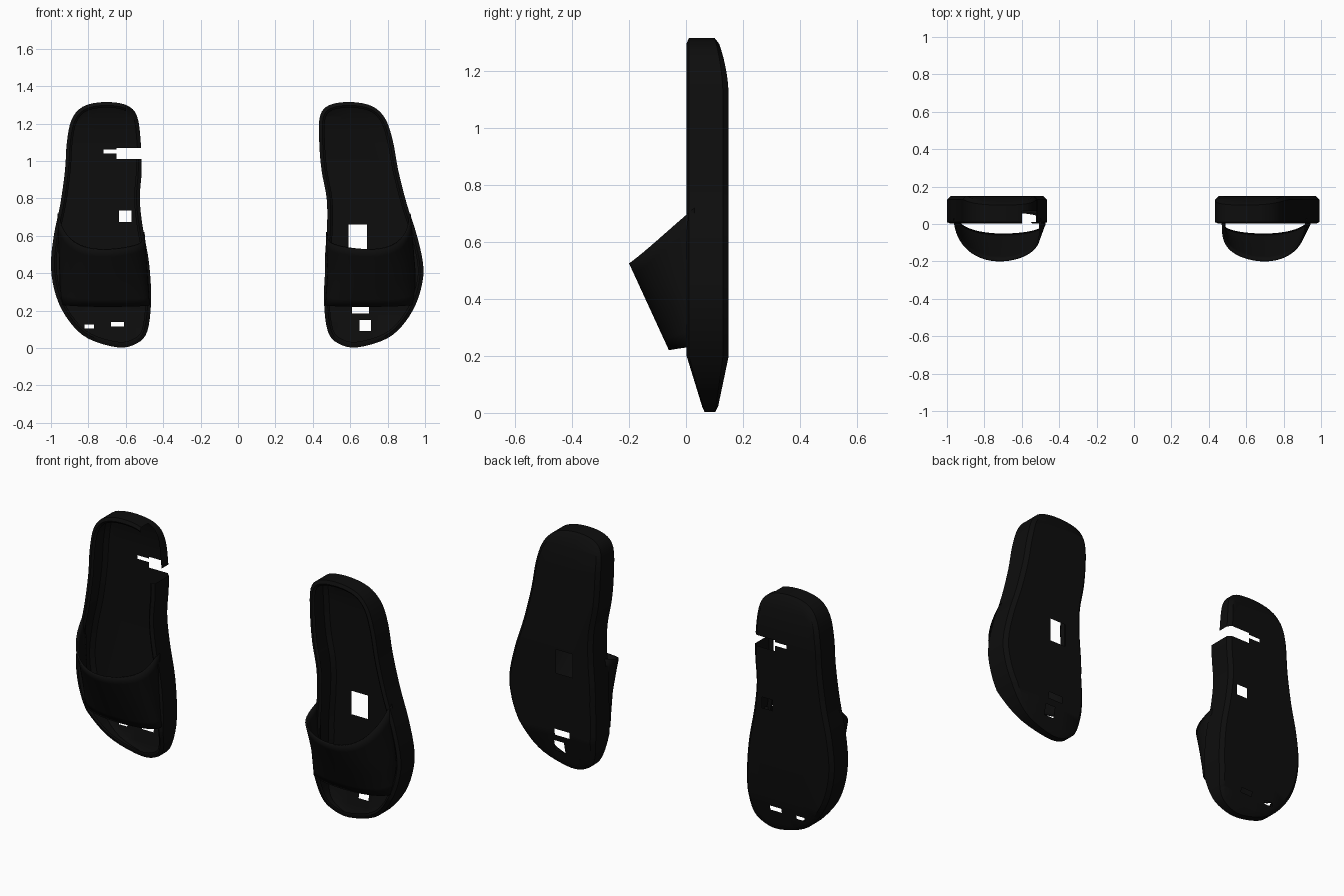
import bpy, bmesh, math
from mathutils import Vector

cube = bpy.data.objects.get("Cube")
if cube:
    bpy.data.objects.remove(cube, do_unlink=True)

black = bpy.data.materials.new("black rubber")
black.use_nodes = True
black.diffuse_color = (0.004, 0.004, 0.004, 1)
shader = next(n for n in black.node_tree.nodes if n.type == "BSDF_PRINCIPLED")
shader.inputs["Base Color"].default_value = black.diffuse_color
shader.inputs["Roughness"].default_value = 0.9

# Sole outline of one slide (x, z), toe at the bottom, heel at the top
OUTLINE = [(.64, .003), (.8, .05), (.9, .14), (.97, .27), (1, .43), (.985, .6),
           (.95, .77), (.925, .95), (.915, 1.1), (.89, 1.22), (.83, 1.29),
           (.72, 1.315), (.6, 1.3), (.54, 1.24), (.52, 1.1), (.515, .95),
           (.525, .8), (.51, .65), (.475, .45), (.465, .25), (.485, .09), (.54, .025)]
# Wall section, from the lip to the bottom sheet: depth y and inset from the outline
SECTION = [(.012, .03), (.002, .018), (.01, 0), (.07, 0), (.13, 0), (.15, .02)]


def smooth_loop(points, steps=4):
    """Closed Catmull-Rom curve through the points."""
    pts = [Vector(p) for p in points]
    n, out = len(pts), []
    for i in range(n):
        a, b, c, d = (pts[(i + k) % n] for k in (-1, 0, 1, 2))
        for s in range(steps):
            t = s / steps
            out.append(b + (c - a) * t / 2 + (a - b * 2.5 + c * 2 - d / 2) * t * t
                       + (b * 1.5 - a / 2 - c * 1.5 + d / 2) * t ** 3)
    return out


def place(bm, side):
    """Put the pattern on its side; the left slide leans inward at the heel."""
    for v in bm.verts:
        if side > 0:
            v.co.x -= 0.005 + 0.115 * max(0, v.co.z - 0.4)
        else:
            v.co.x = -v.co.x


def finish(bm, name):
    mesh = bpy.data.meshes.new(name)
    bm.to_mesh(mesh)
    bm.free()
    obj = bpy.data.objects.new(name, mesh)
    bpy.context.collection.objects.link(obj)
    mesh.materials.append(black)
    bpy.ops.object.select_all(action="DESELECT")
    obj.select_set(True)
    bpy.context.view_layer.objects.active = obj
    bpy.ops.object.shade_smooth_by_angle(angle=math.radians(35))
    return obj


def cut(bm, point, normal):
    geom = bm.verts[:] + bm.edges[:] + bm.faces[:]
    bmesh.ops.bisect_plane(bm, geom=geom, dist=1e-5, plane_co=point, plane_no=normal)


def taper(co):
    """Thin the sole at the toe and round off the back of the heel."""
    toe = min(1, 0.3 + 0.7 * co.z / 0.2)
    co.y = 0.09 + (co.y - 0.09) * toe
    if co.y > 0.08 and co.z > 1.1:
        co.y -= 0.035 * ((co.z - 1.1) / 0.2) ** 2 * (co.y - 0.08) / 0.07


def make_sole(name, side, holes):
    """Deep open tray: one bottom sheet with a wall all round."""
    bm = bmesh.new()
    loop = smooth_loop(OUTLINE)
    n = len(loop)
    rings = []
    for y, inset in SECTION:
        ring = []
        for i, p in enumerate(loop):
            t = (loop[(i + 1) % n] - loop[i - 1]).normalized()
            q = p + Vector((-t.y, t.x)) * inset
            ring.append(bm.verts.new((q.x, y, q.y)))
        rings.append(ring)
    for a, b in zip(rings, rings[1:]):
        for i in range(n):
            j = (i + 1) % n
            bm.faces.new((a[i], a[j], b[j], b[i]))
    bm.faces.new(rings[-1])
    for z in (.05, .1, .15, .2, 1.1, 1.17, 1.24):
        cut(bm, (0, 0, z), (0, 0, 1))
    for v in bm.verts:
        taper(v.co)
    place(bm, side)
    # Open slots, down to the given depth
    for x0, x1, z0, z1, depth in holes:
        for x in (x0, x1):
            cut(bm, (x, 0, 0), (1, 0, 0))
        for z in (z0, z1):
            cut(bm, (0, 0, z), (0, 0, 1))
        inside = []
        for f in bm.faces:
            c = f.calc_center_median()
            if x0 < c.x < x1 and z0 < c.z < z1 and c.y < depth:
                inside.append(f)
        bmesh.ops.delete(bm, geom=inside, context="FACES")
    bmesh.ops.recalc_face_normals(bm, faces=bm.faces[:])
    # The bottom sheet faces back
    if sum(f.normal.y * f.calc_area() for f in bm.faces) < 0:
        bmesh.ops.reverse_faces(bm, faces=bm.faces[:])
    finish(bm, name)


def make_strap(name, side, across=32, along=8):
    bm = bmesh.new()
    grid = []
    for j in range(along + 1):
        v = j / along
        inner, outer = .475 + .025 * v, .95 + .015 * v
        row = []
        for i in range(across + 1):
            a = math.pi * i / across
            c = math.cos(a)
            h = max(0, math.sin(a)) ** (0.72 + 0.15 * c)
            x = (inner + outer) / 2 + c * (outer - inner) / 2 - 0.015 * h
            y = .03 - h * (.09 + .14 * v)
            top = .67 + .05 * c
            z = (.235 - .015 * h) * (1 - v) + (top + (.525 - top) * h) * v
            row.append(bm.verts.new((x, y, z)))
        grid.append(row)
    for a, b in zip(grid, grid[1:]):
        for i in range(across):
            bm.faces.new((a[i], a[i + 1], b[i + 1], b[i]))
    place(bm, side)
    bmesh.ops.recalc_face_normals(bm, faces=bm.faces[:])
    # Normals face out from the foot
    if sum(f.normal.y * f.calc_area() for f in bm.faces) > 0:
        bmesh.ops.reverse_faces(bm, faces=bm.faces[:])
    obj = finish(bm, name)
    thick = obj.modifiers.new("thickness", "SOLIDIFY")
    thick.thickness = 0.01
    thick.offset = -1


make_sole("left_sole", 1, [(.59, .69, .53, .66, 1), (.61, .7, .185, .22, 1),
                           (.65, .71, .09, .15, 1)])
make_sole("right_sole", -1, [(-.635, -.57, .675, .735, 1), (-.65, -.5, 1.01, 1.07, 1),
                             (-.72, -.65, 1.04, 1.06, 1), (-.68, -.61, .115, .14, 1),
                             (-.82, -.77, .105, .125, 1), (-.6, -.5, 1.07, 1.33, .07)])
make_strap("left_strap", 1)
make_strap("right_strap", -1)
